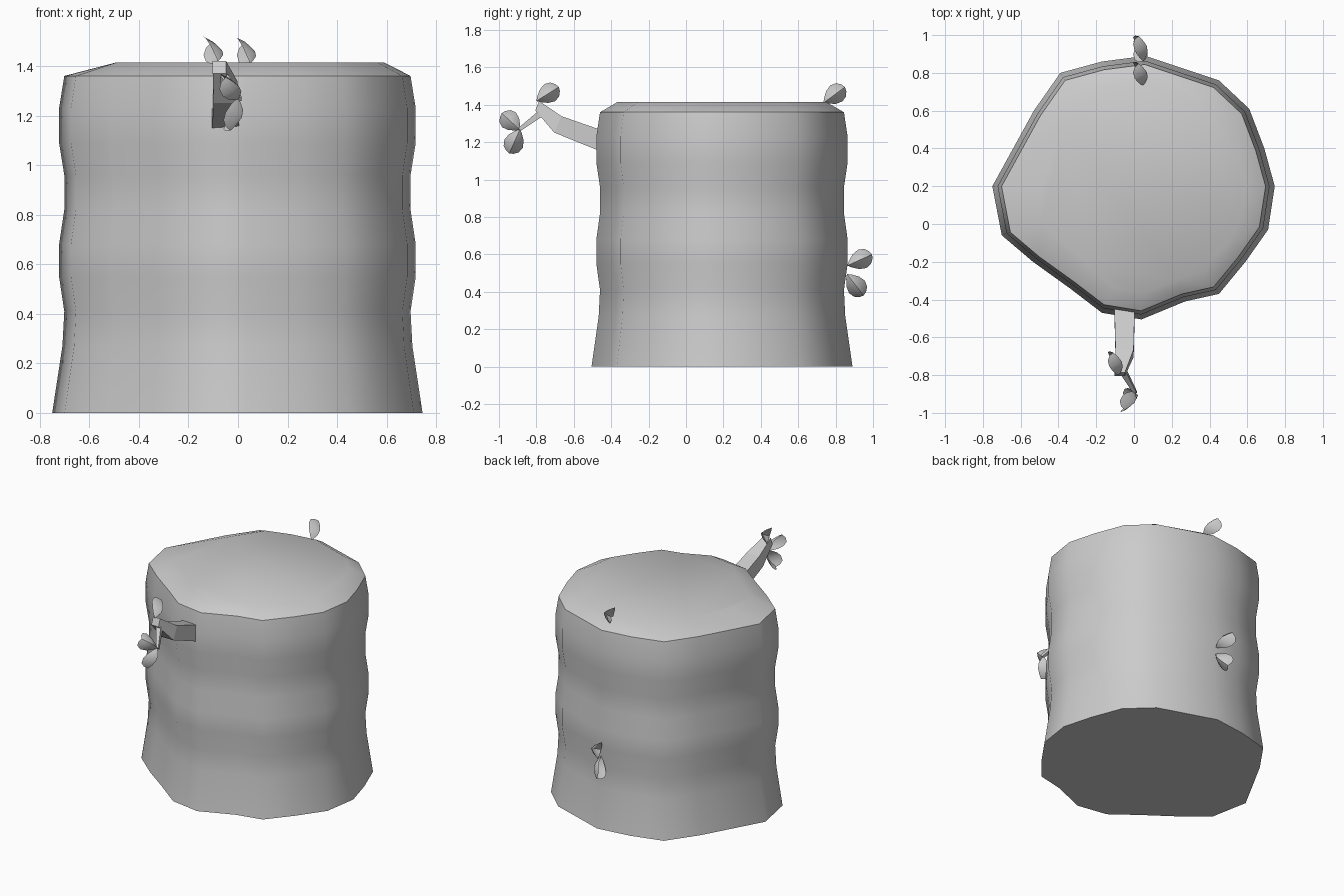
import bpy, bmesh, math
from mathutils import Vector

if "Cube" in bpy.data.objects:
    bpy.data.objects.remove(bpy.data.objects["Cube"])


def finish(name, bm, angle=None):
    bmesh.ops.recalc_face_normals(bm, faces=bm.faces[:])
    me = bpy.data.meshes.new(name)
    bm.to_mesh(me)
    bm.free()
    ob = bpy.data.objects.new(name, me)
    bpy.context.collection.objects.link(ob)
    if angle:
        bpy.ops.object.select_all(action='DESELECT')
        ob.select_set(True)
        bpy.context.view_layer.objects.active = ob
        bpy.ops.object.shade_smooth_by_angle(angle=math.radians(angle))
    return ob


def loft(name, rings, angle=None):
    """Bridge a list of equal-length point rings and cap both ends."""
    bm = bmesh.new()
    vs = [[bm.verts.new(p) for p in r] for r in rings]
    n = len(vs[0])
    for a, b in zip(vs, vs[1:]):
        for i in range(n):
            j = (i + 1) % n
            bm.faces.new((a[i], a[j], b[j], b[i]))
    bm.faces.new(vs[0][::-1])
    bm.faces.new(vs[-1])
    return finish(name, bm, angle)


# Stump: irregular outline, rippled sides, gently raised top
outline = [(-.75, .2), (-.53, .6), (-.39, .80), (-.17, .86), (.06, .89), (.45, .76),
           (.61, .61), (.69, .40), (.745, .2), (.71, -.03), (.59, -.2), (.45, -.37),
           (.27, -.41), (.04, -.505), (-.17, -.47), (-.34, -.34), (-.535, -.2), (-.70, -.06)]
sections = [(0, 1), (.27, .945), (.41, .935), (.55, .963), (.68, .963), (.82, .935),
            (.96, .935), (1.09, .963), (1.23, .963), (1.36, .935)]
cy = .19
rings = [[(x * s, cy + (y - cy) * s, z) for x, y in outline] for z, s in sections]
rings.append([(max(x * .75 + .03, -.49), cy + (y - cy) * .8, 1.415) for x, y in outline])
loft("stump", rings, 40)


# Branch stub and twig: square sections in chosen places
def square(c, up, h):
    c, up = Vector(c), Vector(up).normalized()
    side = Vector((1, 0, 0))
    return [c + side * h * a + up * h * b for a, b in ((-1, -1), (1, -1), (1, 1), (-1, 1))]


loft("branch", [square((-.05, -.42, 1.195), (0, .3, 1), .055),
                square((-.05, -.685, 1.295), (0, .45, 1), .048),
                square((-.075, -.795, 1.395), (0, .4, 1), .027)])
loft("twig", [square((-.06, -.775, 1.355), (0, -.6, .8), .018),
              square((.005, -.89, 1.268), (0, -.6, .8), .010)])


# Leaves: cupped drops, hollow towards -x
def leaf(name, base, tip):
    base, tip = Vector(base), Vector(tip)
    axis = tip - base
    side = Vector((0, -axis.z, axis.y)).normalized()
    bm = bmesh.new()
    rows = []
    for t, w in ((0, 0), (.12, .018), (.35, .043), (.6, .054), (.82, .044), (.95, .022), (1, 0)):
        row = []
        for k in (-1, -.5, 0, .5, 1):
            cup = .035 * math.sin(math.pi * t) - .065 * (w / .054) * abs(k) ** 1.5
            row.append(bm.verts.new(base + axis * t + side * w * k + Vector((cup, 0, 0))))
        rows.append(row)
    for a, b in zip(rows, rows[1:]):
        for i in range(4):
            bm.faces.new((a[i], a[i + 1], b[i + 1], b[i]))
    bmesh.ops.remove_doubles(bm, verts=bm.verts[:], dist=1e-5)
    finish(name, bm, 50)


leaf("branch_leaf", (-.08, -.80, 1.42), (-.11, -.68, 1.495))
leaf("twig_leaf_upper", (.0, -.887, 1.265), (-.05, -.985, 1.355))
leaf("twig_leaf_lower", (.0, -.887, 1.27), (-.03, -.945, 1.14))
leaf("top_leaf", (.05, .735, 1.41), (.025, .85, 1.495))
leaf("back_leaf_upper", (.05, .862, .54), (.025, .995, .60))
leaf("back_leaf_lower", (.05, .86, .495), (.025, .95, .38))
